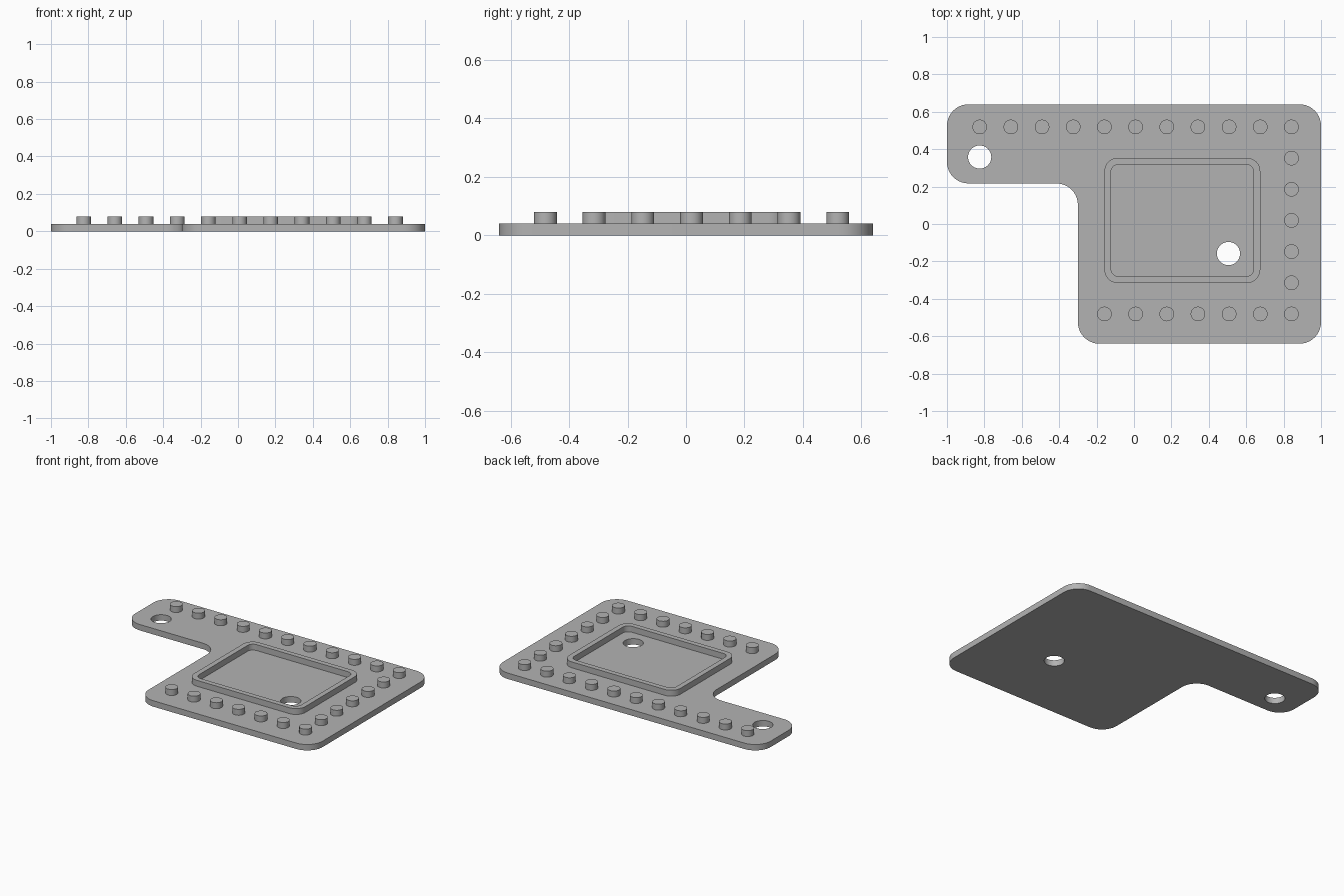
import bpy, bmesh
from math import radians, pi, sin, cos
from mathutils import Vector

cube = bpy.data.objects.get("Cube")
if cube:
    bpy.data.objects.remove(cube, do_unlink=True)

grey = bpy.data.materials.new("plain grey")
grey.use_nodes = True
colour = (0.45, 0.45, 0.45, 1)
grey.diffuse_color = colour
grey.node_tree.nodes["Principled BSDF"].inputs["Base Color"].default_value = colour

THICK = 0.04           # plate thickness, and height of the raised parts
PITCH = 1 / 6          # stud spacing
LEFT, RIGHT = -0.825, 0.842
BACK, FRONT = 0.519, -0.481


def rounded(corners, radius, steps=10):
    """Outline of a polygon with every right-angled corner rounded."""
    outline = []
    for i, c in enumerate(corners):
        c = Vector(c)
        a = (Vector(corners[i - 1]) - c).normalized() * radius
        b = (Vector(corners[(i + 1) % len(corners)]) - c).normalized() * radius
        centre = c + a + b
        for k in range(steps + 1):
            t = k / steps * pi / 2
            outline.append(centre - b * cos(t) - a * sin(t))
    return outline


def rectangle(x0, x1, y0, y1):
    return [(x0, y0), (x1, y0), (x1, y1), (x0, y1)]


def circle(x, y, radius, steps=40):
    return [Vector((x + radius * cos(2 * pi * k / steps),
                    y + radius * sin(2 * pi * k / steps))) for k in range(steps)]


def slab(name, outlines, bottom):
    """Extrude a flat outline; further outlines inside it become holes."""
    curve = bpy.data.curves.new(name, "CURVE")
    curve.dimensions = "2D"
    curve.fill_mode = "BOTH"
    curve.extrude = THICK / 2
    for outline in outlines:
        spline = curve.splines.new("POLY")
        spline.points.add(len(outline) - 1)
        for point, p in zip(spline.points, outline):
            point.co = (p.x, p.y, 0, 1)
        spline.use_cyclic_u = True
    obj = bpy.data.objects.new(name, curve)
    bpy.context.collection.objects.link(obj)
    obj.location.z = bottom + THICK / 2
    bpy.ops.object.select_all(action="DESELECT")
    obj.select_set(True)
    bpy.context.view_layer.objects.active = obj
    bpy.ops.object.convert(target="MESH")
    obj = bpy.context.object
    bm = bmesh.new()
    bm.from_mesh(obj.data)
    bmesh.ops.remove_doubles(bm, verts=bm.verts, dist=0.0001)
    bmesh.ops.recalc_face_normals(bm, faces=bm.faces)
    bm.to_mesh(obj.data)
    bm.free()
    obj.data.materials.clear()
    obj.data.materials.append(grey)
    bpy.ops.object.shade_smooth_by_angle(angle=radians(30))
    return obj


# Base plate with side arm and two through holes
plate = [(-0.3, -0.64), (1, -0.64), (1, 0.64), (-1, 0.64), (-1, 0.217), (-0.3, 0.217)]
slab("base_plate", [rounded(plate, 0.115), circle(LEFT, 0.358, 0.062),
                    circle(0.505, -0.158, 0.062)], 0)

# Raised rectangular rim
slab("raised_rim", [rounded(rectangle(-0.158, 0.675, -0.315, 0.353), 0.07),
                    rounded(rectangle(-0.123, 0.64, -0.28, 0.318), 0.04)], THICK)

# Studs along the back, right-hand and front edges
spots = [(LEFT + i * PITCH, BACK) for i in range(11)]
spots += [(RIGHT, BACK - i * PITCH) for i in range(1, 6)]
spots += [(RIGHT - i * PITCH, FRONT) for i in range(7)]
for n, (x, y) in enumerate(spots, 1):
    slab(f"stud_{n}", [circle(x, y, 0.039, 32)], THICK)
